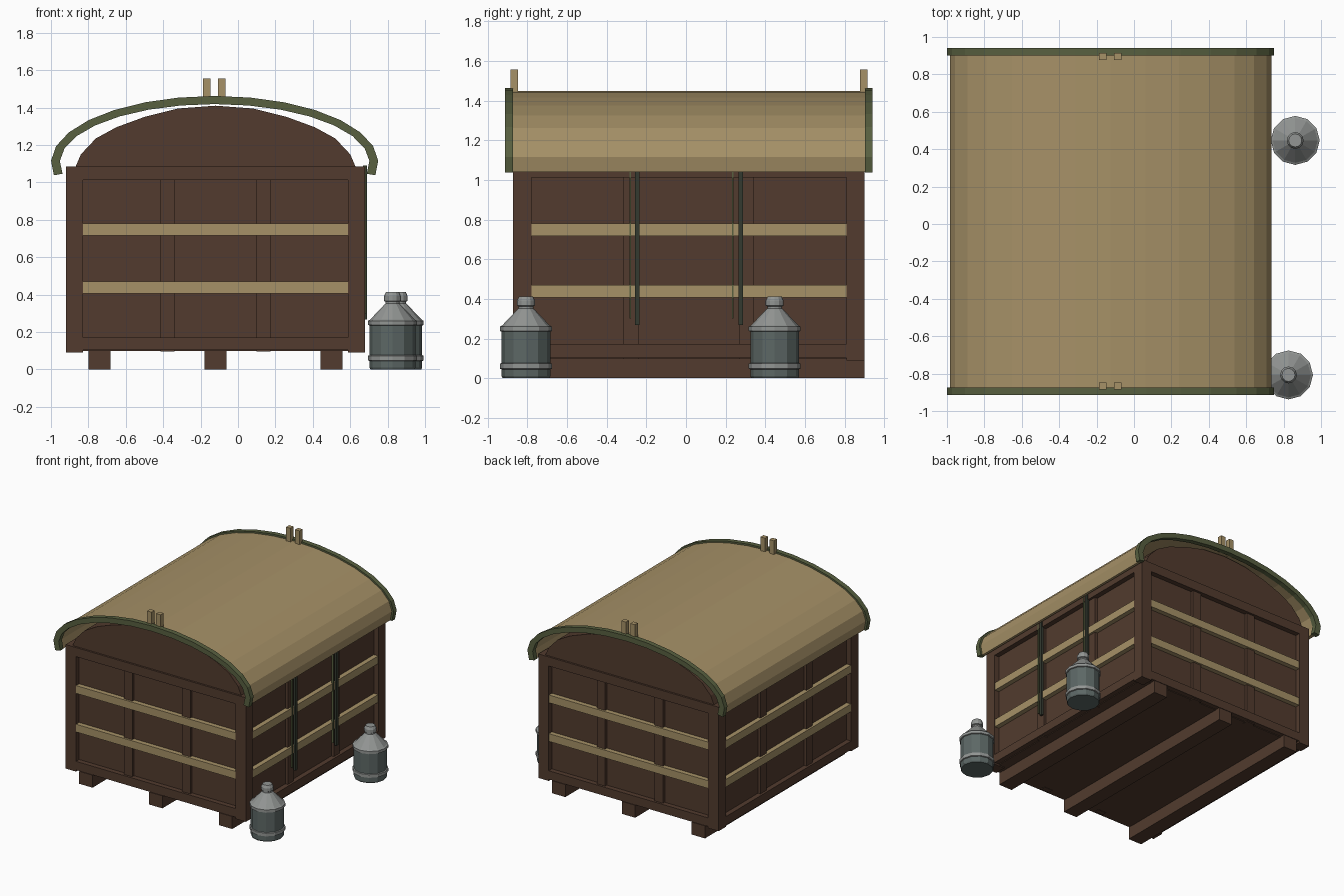
import bpy, bmesh, math

if "Cube" in bpy.data.objects:
    bpy.data.objects.remove(bpy.data.objects["Cube"])


def material(name, r, g, b):
    lin = [((c / 255 + 0.055) / 1.055) ** 2.4 for c in (r, g, b)]
    m = bpy.data.materials.new(name)
    m.diffuse_color = (*lin, 1)
    m.use_nodes = True
    m.node_tree.nodes["Principled BSDF"].inputs["Base Color"].default_value = m.diffuse_color
    return m


BROWN = material("brown wood", 82, 59, 46)
TAN = material("tan wood", 166, 145, 103)
GREEN = material("green trim", 88, 96, 64)
STRAP = material("dark strap", 52, 58, 48)
STEEL = material("dark steel", 92, 103, 101)
LIGHT = material("light steel", 146, 149, 147)

CX, CY = -0.12, 0.0145      # centre of the wagon body
HX, HY = 0.80, 0.886        # half width and half length
Z0, Z1 = 0.09, 1.085        # body bottom and top
POST, DEPTH = 0.092, 0.04   # frame width and panel recess


def finish(name, bm, *mats):
    bmesh.ops.recalc_face_normals(bm, faces=bm.faces)
    me = bpy.data.meshes.new(name)
    bm.to_mesh(me)
    bm.free()
    for m in mats:
        me.materials.append(m)
    ob = bpy.data.objects.new(name, me)
    bpy.context.collection.objects.link(ob)
    return ob


def boxes(name, mat, bounds):
    """One object from boxes given as (x0, x1, y0, y1, z0, z1)."""
    bm = bmesh.new()
    for x0, x1, y0, y1, z0, z1 in bounds:
        vs = bmesh.ops.create_cube(bm, size=1)["verts"]
        for v in vs:
            v.co.x = x0 if v.co.x < 0 else x1
            v.co.y = y0 if v.co.y < 0 else y1
            v.co.z = z0 if v.co.z < 0 else z1
    return finish(name, bm, mat)


def prism(name, mat, outline, y0, y1):
    """Extrude an x-z outline along y."""
    bm = bmesh.new()
    f = bm.faces.new([bm.verts.new((x, y0, z)) for x, z in outline])
    new = bmesh.ops.extrude_face_region(bm, geom=[f])["geom"]
    for v in new:
        if isinstance(v, bmesh.types.BMVert):
            v.co.y = y1
    return finish(name, bm, mat)


def on_side(side, u0, u1, d0, d1, z0, z1):
    """Box on a wall: u along the wall, d = depth inward from the outer plane."""
    axis, s = side
    if axis == "y":
        a, b = sorted((CY + s * (HY - d0), CY + s * (HY - d1)))
        return (CX + u0, CX + u1, a, b, z0, z1)
    a, b = sorted((CX + s * (HX - d0), CX + s * (HX - d1)))
    return (a, b, CY + u0, CY + u1, z0, z1)


# Skids
boxes("skids", BROWN, [(CX + o - 0.059, CX + o + 0.059, CY - HY, CY + HY, 0, 0.1)
                       for o in (-0.62, 0, 0.62)])

# Recessed panel core and corner posts
boxes("wall_panels", BROWN, [(CX - HX + DEPTH, CX + HX - DEPTH,
                              CY - HY + DEPTH, CY + HY - DEPTH, 0.098, 1.08)])
posts = []
for sx in (-1, 1):
    for sy in (-1, 1):
        xs = sorted((CX + sx * HX, CX + sx * (HX - POST)))
        ys = sorted((CY + sy * HY, CY + sy * (HY - POST)))
        posts.append((*xs, *ys, Z0, Z1))
boxes("corner_posts", BROWN, posts)

# Frame rails, upright battens and tan slats on each wall
for label, side in (("front", ("y", -1)), ("back", ("y", 1)),
                    ("left", ("x", -1)), ("right", ("x", 1))):
    h = (HX if side[0] == "y" else HY) - POST
    c = 0.257 if side[0] == "y" else 0.292
    boxes(label + "_frame", BROWN, [on_side(side, -h, h, 0, 0.06, 1.012, Z1),
                                    on_side(side, -h, h, 0, 0.06, 0.103, 0.172)])
    boxes(label + "_battens", BROWN,
          [on_side(side, o - 0.037, o + 0.037, 0.018, 0.06, 0.096, 1.03) for o in (-c, c)])
    boxes(label + "_slats", TAN,
          [on_side(side, -h, h, 0.002, 0.05, z, z + 0.062) for z in (0.407, 0.717)])

# Gable block under the roof
half = [(0.75, 1.08), (0.72, 1.15), (0.64, 1.235), (0.53, 1.295), (0.38, 1.35), (0.2, 1.395)]
outline = [(CX + x, z) for x, z in half] + [(CX, 1.41)] + [(CX - x, z) for x, z in half[::-1]]
prism("gable", BROWN, outline, CY - HY + 0.015, CY + HY - 0.015)


# Arched roof sheet and end trims
def arch(outer, inner, n=16, over=10.8):
    ang = [math.radians(-over + i * (180 + 2 * over) / n) for i in range(n + 1)]

    def arc(inset):
        return [(CX - 0.005 + (0.875 - inset) * math.cos(a),
                 1.105 + (0.357 - inset * 0.92) * math.sin(a)) for a in ang]
    return arc(outer) + arc(inner)[::-1]


prism("roof_sheet", TAN, arch(0.015, 0.04), CY - HY - 0.002, CY + HY + 0.002)
prism("front_roof_trim", GREEN, arch(0, 0.047), -0.913, -0.873)
prism("back_roof_trim", GREEN, arch(0, 0.047), 0.902, 0.941)

# Small paired pegs on the roof ends
boxes("roof_pegs", TAN, [(x, x + 0.04, y, y + 0.038, 1.42, 1.556)
                         for x in (-0.187, -0.108) for y in (-0.885, 0.877)])

# Hanging straps on the right wall
boxes("straps", STRAP, [(0.672, 0.69, y, y + 0.023, 0.268, 1.09) for y in (-0.257, 0.264)])
boxes("strap_edges", GREEN, [(0.668, 0.684, y, y + 0.008, 0.3, 1.09) for y in (-0.285, 0.232)])

# Metal churns: lathe profile (radius, z), light bands by profile step
PROFILE = [(0.118, 0), (0.123, 0.01), (0.123, 0.045), (0.131, 0.048), (0.131, 0.073),
           (0.123, 0.076), (0.123, 0.235), (0.131, 0.238), (0.131, 0.26), (0.120, 0.266),
           (0.045, 0.345), (0.037, 0.352), (0.037, 0.362), (0.045, 0.366), (0.045, 0.392),
           (0.035, 0.413)]
DARK_STEPS = {0, 1, 5}


def churn(name, x, y, sides=12):
    bm = bmesh.new()
    rings = [[bm.verts.new((x + r * math.cos(math.tau * k / sides),
                            y + r * math.sin(math.tau * k / sides), z))
              for k in range(sides)] for r, z in PROFILE]
    for i in range(len(rings) - 1):
        for k in range(sides):
            j = (k + 1) % sides
            f = bm.faces.new((rings[i][k], rings[i][j], rings[i + 1][j], rings[i + 1][k]))
            f.material_index = 0 if i in DARK_STEPS else 1
    bm.faces.new(rings[0][::-1])
    bm.faces.new(rings[-1]).material_index = 1
    finish(name, bm, STEEL, LIGHT)


churn("front_churn", 0.826, -0.807)
churn("back_churn", 0.862, 0.447)
